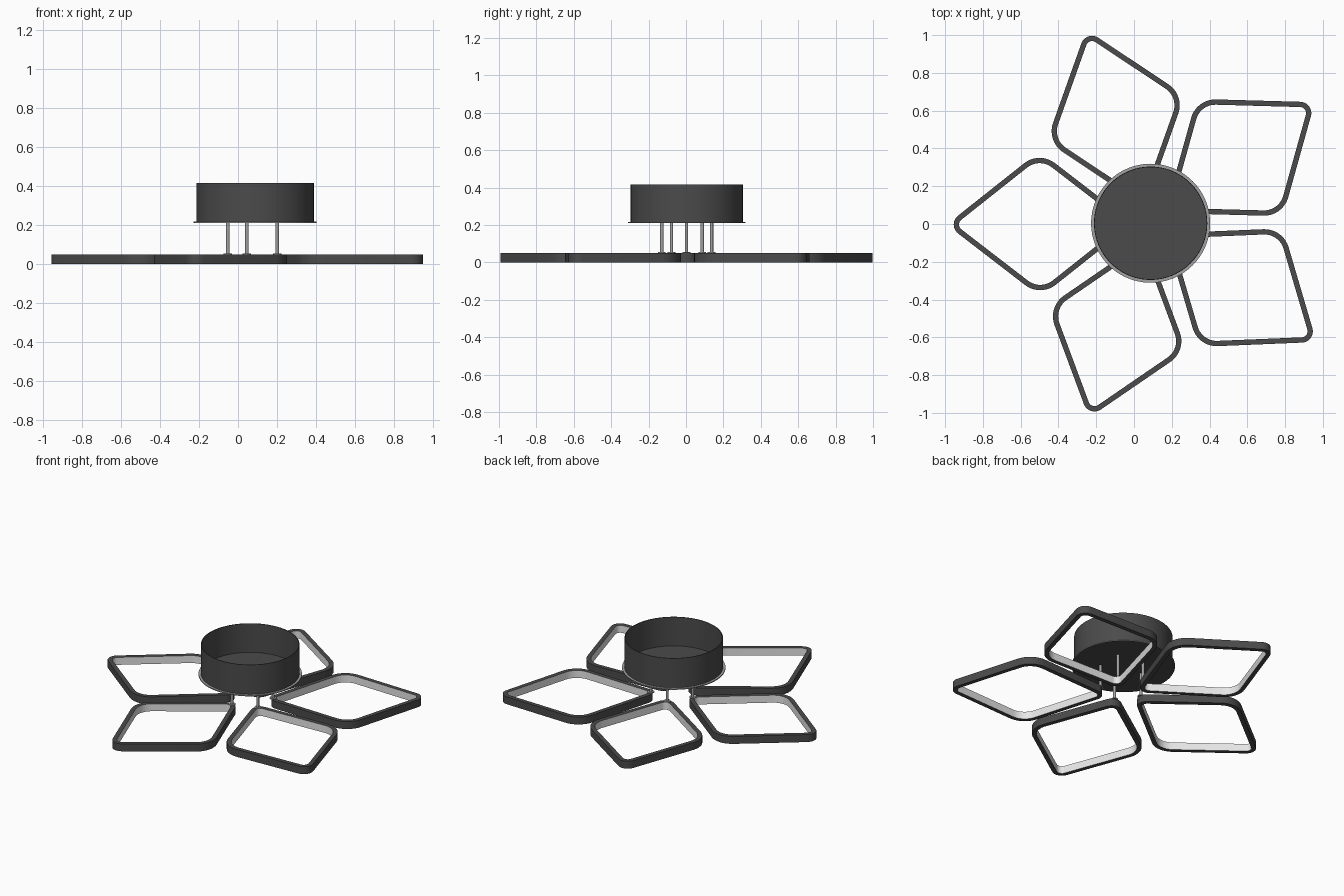
import bpy, bmesh, math
from mathutils import Matrix, Vector

if "Cube" in bpy.data.objects:
    bpy.data.objects.remove(bpy.data.objects["Cube"])

CX, CY = 0.088, 0.004          # hub centre
TWIST = math.radians(0.4)


def material(name, v):
    m = bpy.data.materials.new(name)
    m.diffuse_color = (v, v, v, 1)
    m.use_nodes = True
    m.node_tree.nodes["Principled BSDF"].inputs["Base Color"].default_value = m.diffuse_color
    return m


DARK = material("dark grey metal", 0.07)
SILVER = material("silver metal", 0.36)
LIGHT = material("light diffuser", 0.8)


def finish(bm, name, mats, loc=(0, 0, 0), angle=0.0):
    bmesh.ops.recalc_face_normals(bm, faces=bm.faces)
    me = bpy.data.meshes.new(name)
    bm.to_mesh(me)
    bm.free()
    for m in mats:
        me.materials.append(m)
    ob = bpy.data.objects.new(name, me)
    bpy.context.collection.objects.link(ob)
    ob.location = loc
    ob.rotation_euler.z = angle
    bpy.ops.object.select_all(action='DESELECT')
    bpy.context.view_layer.objects.active = ob
    ob.select_set(True)
    bpy.ops.object.shade_smooth_by_angle(angle=math.radians(35))
    return ob


def lathe(name, profile, mats, loc, n=96, rule=lambda i: 0):
    """Revolve an (r, z) profile; r = 0 ends become poles."""
    bm = bmesh.new()
    rows = []
    for r, z in profile:
        if r == 0:
            rows.append([bm.verts.new((0, 0, z))] * n)
        else:
            rows.append([bm.verts.new((r * math.cos(2 * math.pi * k / n),
                                       r * math.sin(2 * math.pi * k / n), z)) for k in range(n)])
    for i in range(len(rows) - 1):
        a, b = rows[i], rows[i + 1]
        for k in range(n):
            j = (k + 1) % n
            vs = list(dict.fromkeys((a[k], a[j], b[j], b[k])))
            bm.faces.new(vs).material_index = rule(i)
    return finish(bm, name, mats, loc)


def rounded_rhombus(inset, steps=10):
    """Petal outline along +x, offset inward by inset."""
    half = math.radians(38)
    mid, h = 0.586, 0.386
    length = h / math.tan(half)
    corners = [(mid + length, 0, 0.06, half, 0), (mid, h, 0.133, math.pi / 2 - half, 90),
               (mid - length, 0, 0.06, half, 180), (mid, -h, 0.133, math.pi / 2 - half, 270)]
    pts = []
    for x, y, rad, ha, deg in corners:
        d = math.radians(deg)
        c = Vector((x, y)) - Vector((math.cos(d), math.sin(d))) * (rad / math.sin(ha))
        sweep = math.pi / 2 - ha
        for s in range(steps + 1):
            t = d - sweep + 2 * sweep * s / steps
            pts.append(c + Vector((math.cos(t), math.sin(t))) * (rad - inset))
    return pts


def petal(name, angle):
    bm = bmesh.new()
    outer, inner = rounded_rhombus(0), rounded_rhombus(0.028)
    loops = [[bm.verts.new((p.x, p.y, z)) for p in pts]
             for pts, z in ((outer, 0), (outer, 0.05), (inner, 0.05), (inner, 0))]
    n = len(outer)
    for i in range(4):
        a, b = loops[i], loops[(i + 1) % 4]
        for k in range(n):
            f = bm.faces.new((a[k], a[(k + 1) % n], b[(k + 1) % n], b[k]))
            f.material_index = 1 if i == 2 else 0      # glowing inner wall
    finish(bm, name, [DARK, LIGHT], (CX, CY, 0), angle)


# Open canopy drum with a silver flange
lathe("canopy", [(0, 0.21), (0.315, 0.21), (0.315, 0.217), (0.3, 0.217), (0.3, 0.415),
                 (0.296, 0.415), (0.296, 0.221), (0, 0.221)],
      [DARK, SILVER], (CX, CY, 0), rule=lambda i: 1 if i in (1, 2) else 0)

# Five petal frames, each hung from a rod with a small foot
for i in range(5):
    a = math.radians(36 + 72 * i) + TWIST
    petal(f"petal_frame_{i + 1}", a)
    r = 0.14
    lathe(f"hanging_rod_{i + 1}", [(0, 0.049), (0.021, 0.049), (0.021, 0.054), (0.009, 0.054),
                                   (0.009, 0.212), (0, 0.212)],
          [SILVER], (CX + r * math.cos(a), CY + r * math.sin(a), 0), n=24)
